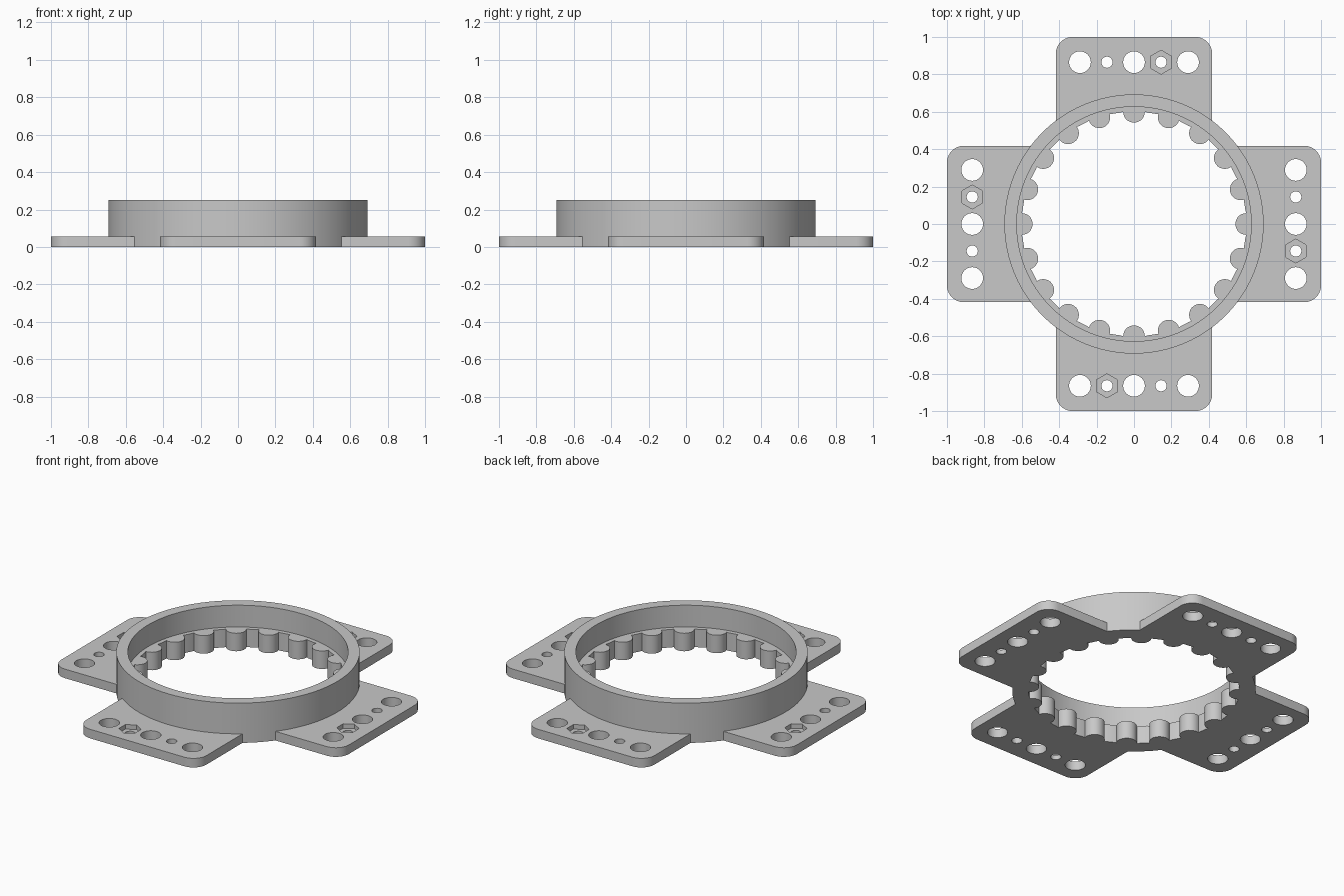
import bpy, bmesh, math
from mathutils import Vector, Matrix

if "Cube" in bpy.data.objects:
    bpy.data.objects.remove(bpy.data.objects["Cube"], do_unlink=True)

RING_R, RING_H = 0.693, 0.25
BORE_R, SEAT_R, SEAT_Z = 0.6, 0.627, 0.113
TEETH, TOOTH_R = 20, 0.058
HALF_W, PLATE_T, CORNER = 0.418, 0.057, 0.09
HOLE_Y, PITCH = 0.865, 0.1445

grey = bpy.data.materials.new("plain grey")
grey.use_nodes = True
grey.diffuse_color = (0.58, 0.58, 0.58, 1)
grey.node_tree.nodes["Principled BSDF"].inputs["Base Color"].default_value = grey.diffuse_color


def arc(cx, cy, r, start, end, steps):
    """Points along an arc, angles in degrees."""
    angles = [math.radians(start + (end - start) * i / steps) for i in range(steps + 1)]
    return [Vector((cx + r * math.cos(a), cy + r * math.sin(a), 0)) for a in angles]


def circle(cx, cy, r, sides, start=0):
    return arc(cx, cy, r, start, start + 360, sides)[:-1]


def prisms(name, shapes):
    """One object made of upright prisms, each given as (outline, bottom, top)."""
    bm = bmesh.new()
    for outline, z0, z1 in shapes:
        low = [bm.verts.new((p.x, p.y, z0)) for p in outline]
        high = [bm.verts.new((p.x, p.y, z1)) for p in outline]
        bm.faces.new(low[::-1])
        bm.faces.new(high)
        for i in range(len(low)):
            j = (i + 1) % len(low)
            bm.faces.new((low[i], low[j], high[j], high[i]))
    bmesh.ops.recalc_face_normals(bm, faces=bm.faces)
    mesh = bpy.data.meshes.new(name)
    bm.to_mesh(mesh)
    bm.free()
    mesh.materials.append(grey)
    obj = bpy.data.objects.new(name, mesh)
    bpy.context.collection.objects.link(obj)
    return obj


def select(obj):
    bpy.ops.object.select_all(action='DESELECT')
    obj.select_set(True)
    bpy.context.view_layer.objects.active = obj


def cut(obj, shapes):
    """Remove the given prisms from the object."""
    cutter = prisms("cutter", shapes)
    cutter.hide_render = True
    mod = obj.modifiers.new("cut", 'BOOLEAN')
    mod.operation, mod.solver, mod.object = 'DIFFERENCE', 'EXACT', cutter
    select(obj)
    bpy.ops.object.modifier_apply(modifier=mod.name)
    bpy.data.objects.remove(cutter, do_unlink=True)


def finish(obj):
    select(obj)
    bpy.ops.object.shade_smooth_by_angle(angle=math.radians(30))


# Ring: toothed bore below, wider plain seat above
toothed = []
step = 360 / TEETH
for i in range(TEETH):
    a = i * step
    c = Matrix.Rotation(math.radians(a), 3, 'Z') @ Vector((BORE_R, 0, 0))
    toothed += arc(c.x, c.y, TOOTH_R, a + 270, a + 90, 14)
    toothed += arc(0, 0, BORE_R, a + step / 2 - 2, a + step / 2 + 2, 2)
ring = prisms("toothed_ring", [(circle(0, 0, RING_R, 96), 0, RING_H)])
cut(ring, [(toothed, -0.1, 0.4)])
cut(ring, [(circle(0, 0, SEAT_R, 96), SEAT_Z, 0.4)])
finish(ring)

# Four mounting plates with rounded outer corners, meeting the ring in an arc
half = math.degrees(math.asin(HALF_W / (RING_R - 0.003)))
inset = HALF_W - CORNER
outline = (arc(0, 0, RING_R - 0.003, 90 + half, 90 - half, 24)
           + arc(inset, 1 - CORNER, CORNER, 0, 90, 10)
           + arc(-inset, 1 - CORNER, CORNER, 90, 180, 10))
for k, side in enumerate(("back", "left", "front", "right")):
    turn = Matrix.Rotation(-k * math.pi / 2, 3, 'Z')
    plate = prisms(side + "_mounting_plate", [([turn @ p for p in outline], 0, PLATE_T)])
    holes = []
    for n in range(-2, 3):
        c = turn @ Vector((n * PITCH, HOLE_Y, 0))
        big = n % 2 == 0
        holes.append((circle(c.x, c.y, 0.058 if big else 0.03, 40 if big else 24), -0.1, 0.2))
    cut(plate, holes)
    # Hexagonal nut recess
    c = turn @ Vector((PITCH, HOLE_Y, 0))
    cut(plate, [(circle(c.x, c.y, 0.064, 6, 30), PLATE_T / 2, 0.2)])
    finish(plate)
